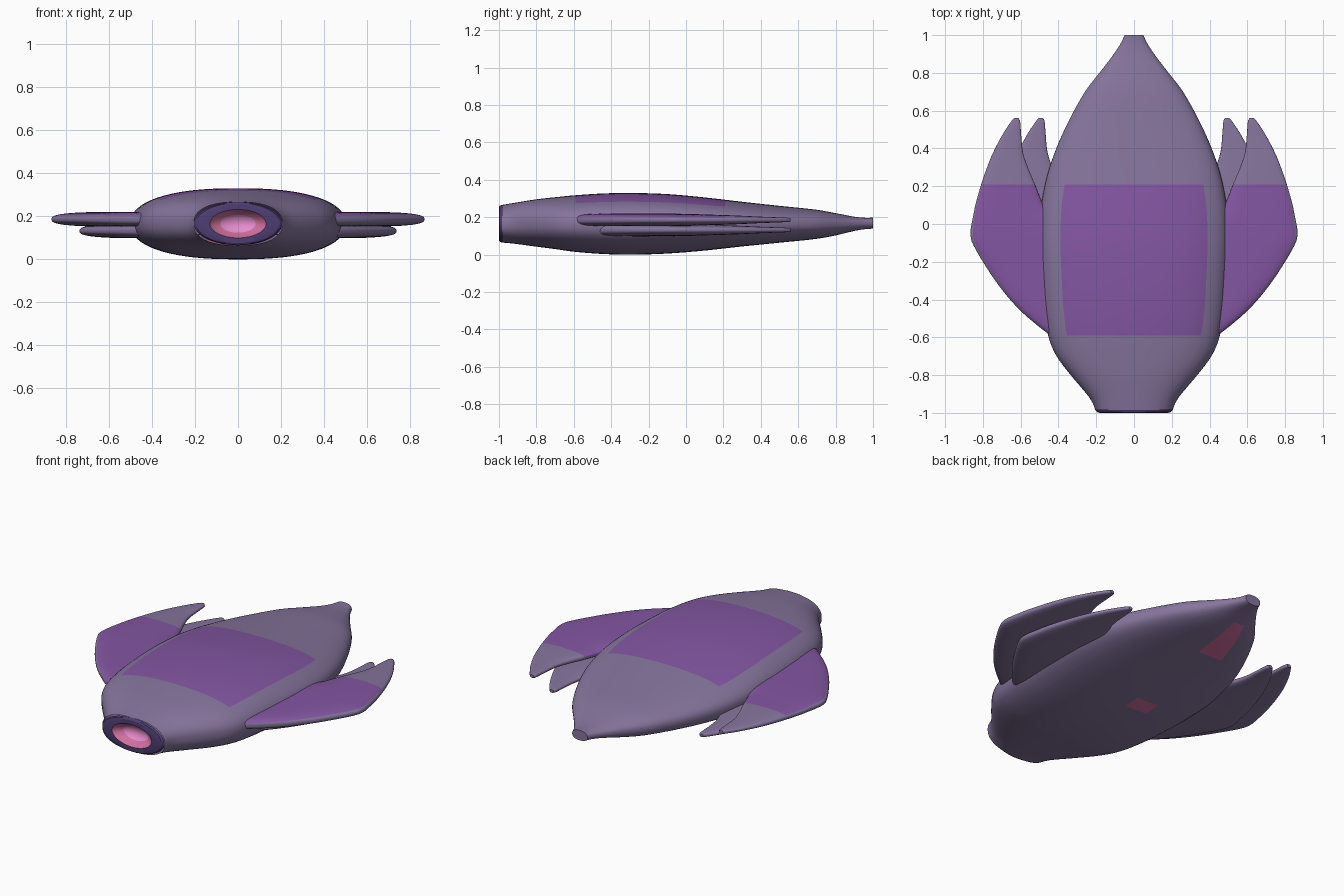
import bpy, bmesh, math

if "Cube" in bpy.data.objects:
    bpy.data.objects.remove(bpy.data.objects["Cube"])


def mat(name, r, g, b):
    m = bpy.data.materials.new(name)
    lin = [((c / 255 + 0.055) / 1.055) ** 2.4 for c in (r, g, b)]
    m.diffuse_color = (*lin, 1)
    m.use_nodes = True
    m.node_tree.nodes["Principled BSDF"].inputs["Base Color"].default_value = m.diffuse_color
    return m


GREY = mat("hull grey violet", 134, 117, 157)
PURPLE = mat("panel purple", 131, 86, 162)
DARK = mat("nozzle dark violet", 78, 61, 114)
PINK = mat("rose", 208, 112, 158)
LIGHT = mat("light pink", 230, 140, 206)


def sample(tab, y):
    """Smooth interpolation of a table of (y, values...)."""
    n = len(tab)
    i = 0
    while i < n - 2 and y > tab[i + 1][0]:
        i += 1
    a, b = tab[i], tab[i + 1]
    p, q = tab[max(i - 1, 0)], tab[min(i + 2, n - 1)]
    h = b[0] - a[0]
    t = min(max((y - a[0]) / h, 0), 1)
    out = []
    for k in range(1, len(a)):
        m0 = (b[k] - p[k]) / (b[0] - p[0]) * h
        m1 = (q[k] - a[k]) / (q[0] - a[0]) * h
        out.append((2*t**3 - 3*t*t + 1) * a[k] + (t**3 - 2*t*t + t) * m0
                   + (3*t*t - 2*t**3) * b[k] + (t**3 - t*t) * m1)
    return out


def loft(name, section, ys, us, power, mats, rule, sx=1, cap_front=True):
    """Skin flattened rounded sections; section(y) -> x centre, half width, z centre, half height."""
    bm = bmesh.new()
    loop = [(u, 1) for u in us] + [(u, -1) for u in us[-2:0:-1]]
    rings = []
    for y in ys:
        cx, hw, cz, hz = section(y)
        rings.append([bm.verts.new((sx * (cx + hw * u), y,
                      cz + s * hz * max(0, 1 - abs(u) ** power) ** (1 / power)))
                      for u, s in loop])
    n = len(loop)
    for j in range(len(ys) - 1):
        for i in range(n):
            k = (i + 1) % n
            f = bm.faces.new((rings[j][i], rings[j][k], rings[j + 1][k], rings[j + 1][i]))
            f.material_index = rule((ys[j] + ys[j + 1]) / 2, (loop[i][0] + loop[k][0]) / 2,
                                    i < len(us) - 1)
    bm.faces.new(rings[-1])
    if cap_front:
        bm.faces.new(rings[0])
    return finish(name, bm, mats)


def finish(name, bm, mats, angle=40):
    bmesh.ops.recalc_face_normals(bm, faces=bm.faces)
    me = bpy.data.meshes.new(name)
    bm.to_mesh(me)
    bm.free()
    for m in mats:
        me.materials.append(m)
    ob = bpy.data.objects.new(name, me)
    bpy.context.collection.objects.link(ob)
    bpy.ops.object.select_all(action='DESELECT')
    ob.select_set(True)
    bpy.context.view_layer.objects.active = ob
    bpy.ops.object.shade_smooth_by_angle(angle=math.radians(angle))
    return ob


def grid(lo, hi, n, extra):
    return sorted({round(lo + (hi - lo) * i / n, 3) for i in range(n + 1)} | set(extra))


arc = {round(math.cos(math.pi * i / 36), 4) for i in range(37)}

# Hull: y, half width, bottom z, top z
HULL = [(-0.985, .205, .065, .266), (-.93, .228, .06, .275), (-.8, .335, .043, .296),
        (-.7, .41, .03, .307), (-.6, .452, .016, .317), (-.45, .478, .004, .327),
        (-.3, .49, 0, .33), (-.1, .499, .006, .324), (.1, .49, .022, .306),
        (.3, .447, .044, .283), (.5, .368, .064, .261), (.7, .26, .085, .24),
        (.8, .183, .103, .222), (.9, .107, .127, .203), (.96, .068, .137, .197),
        (1, .05, .139, .198)]


def hull_section(y):
    w, b, t = sample(HULL, y)
    return 0, w, (b + t) / 2, (t - b) / 2


def hull_rule(y, u, top):
    if top:
        return 1 if -.59 < y < .21 and abs(u) < .78 else 0
    if -.1 < y < 0 and -.34 < u < -.05:      # small belly panel
        return 2
    if .52 < y < .83 and -.5 < u < -.05:     # rear belly panel
        return 2
    return 0


loft("hull", hull_section, grid(-.985, 1, 60, (-.59, .21, -.1, 0, .52, .83)),
     sorted(arc | {-.78, .78, -.05, -.34, -.5}), 2.4, (GREY, PURPLE, PINK), hull_rule,
     cap_front=False)

# Nozzle: dark rim, rose dish, light centre (y, half width, half height, material)
RIM = [(-.985, .205, .1005, 0), (-.996, .195, .096, 0), (-1, .18, .09, 0), (-1, .13, .066, 0),
       (-.985, .118, .058, 1), (-.96, .082, .042, 1), (-.945, .05, .026, 2), (-.94, .01, .005, 2)]
bm = bmesh.new()
N = 48
rings = [[bm.verts.new((w * math.cos(2 * math.pi * i / N), y,
                        .1655 + h * math.sin(2 * math.pi * i / N))) for i in range(N)]
         for y, w, h, _ in RIM]
for j in range(len(RIM) - 1):
    for i in range(N):
        k = (i + 1) % N
        f = bm.faces.new((rings[j][i], rings[j][k], rings[j + 1][k], rings[j + 1][i]))
        f.material_index = RIM[j + 1][3]
bm.faces.new(rings[-1]).material_index = 2
finish("nozzle", bm, (DARK, PINK, LIGHT), 30)

# Wings: y, inner x, outer x, half thickness
WING = [(-.62, .3, .4, .02), (-.57, .3, .47, .028), (-.46, .3, .6, .033), (-.34, .3, .705, .034),
        (-.2, .3, .8, .034), (-.09, .3, .86, .034), (-.04, .32, .866, .033), (.05, .44, .85, .031),
        (.1, .48, .84, .029), (.2, .52, .812, .026), (.3, .562, .778, .022), (.38, .588, .745, .018),
        (.48, .598, .692, .014), (.55, .604, .645, .011), (.56, .612, .635, .009)]


def wing_section(dx, z):
    def section(y):
        a, b, t = sample(WING, y)
        return (a + b) / 2 + dx, (b - a) / 2, z, t
    return section


def upper_rule(y, u, top):
    return 1 if top and y < .21 and u < .95 else 0


for side, sx in (("right", 1), ("left", -1)):
    ys = grid(-.62, .56, 40, (.21, -.09, .55))
    us = sorted(arc | {.95})
    loft(side + "_upper_wing", wing_section(0, .186), ys, us, 2.8,
         (GREY, PURPLE), upper_rule, sx)
    loft(side + "_lower_wing", wing_section(-.13, .132), ys, us, 2.8,
         (GREY,), lambda y, u, top: 0, sx)
